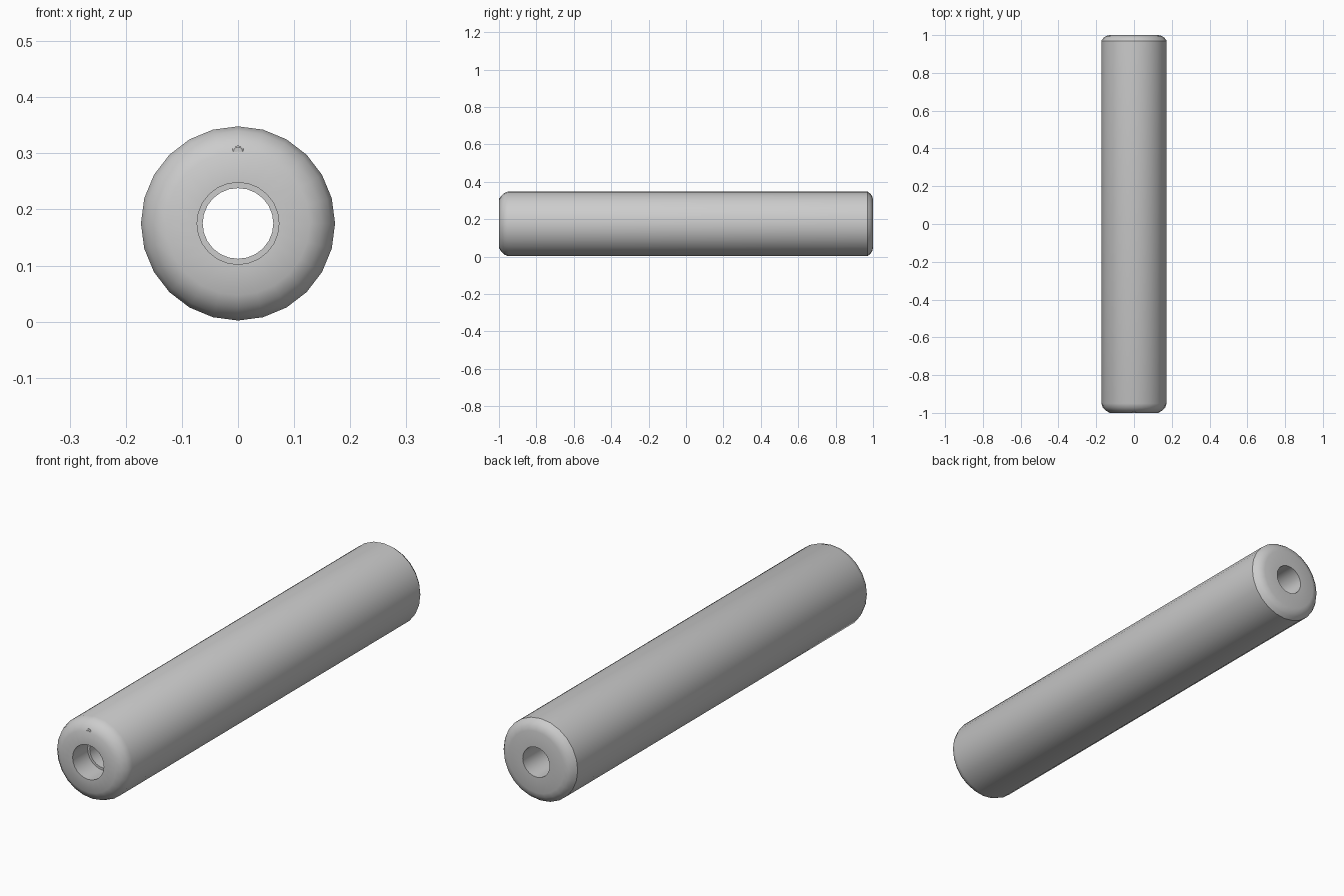
import bpy, bmesh, math

if "Cube" in bpy.data.objects:
    bpy.data.objects.remove(bpy.data.objects["Cube"])

AXIS_Z = 0.175


def lathe(name, profile, sides, z, closed):
    """Spin (y, radius) points around a line parallel to y at height z."""
    bm = bmesh.new()
    rings = []
    for y, r in profile:
        rings.append([bm.verts.new((r * math.sin(2 * math.pi * i / sides), y,
                                    z + r * math.cos(2 * math.pi * i / sides)))
                      for i in range(sides)])
    pairs = list(zip(rings, rings[1:]))
    if closed:
        pairs.append((rings[-1], rings[0]))
    for a, b in pairs:
        for i in range(sides):
            j = (i + 1) % sides
            bm.faces.new((a[i], a[j], b[j], b[i]))
    if not closed:
        bm.faces.new(rings[0])
        bm.faces.new(rings[-1])
    bmesh.ops.recalc_face_normals(bm, faces=bm.faces)
    mesh = bpy.data.meshes.new(name)
    bm.to_mesh(mesh)
    bm.free()
    obj = bpy.data.objects.new(name, mesh)
    bpy.context.collection.objects.link(obj)
    bpy.ops.object.select_all(action='DESELECT')
    obj.select_set(True)
    bpy.context.view_layer.objects.active = obj
    bpy.ops.object.shade_smooth_by_angle(angle=math.radians(32))
    return obj


# Hollow tube: rounded ends, wide counterbore at the front, narrow bore through
tube_profile = [
    (-1.0, 0.073), (-1.0, 0.128), (-0.988, 0.149), (-0.972, 0.165), (-0.95, 0.173),
    (0.97, 0.173), (0.985, 0.162), (0.995, 0.148), (1.0, 0.130),
    (1.0, 0.063), (-0.9, 0.063), (-0.9, 0.073),
]
lathe("tube", tube_profile, 24, AXIS_Z, True)

# Small bevelled pin at the rim of the front face
pin_profile = [(-0.97, 0.011), (-0.997, 0.011), (-1.0, 0.008)]
lathe("index_pin", pin_profile, 12, AXIS_Z + 0.128, False)
